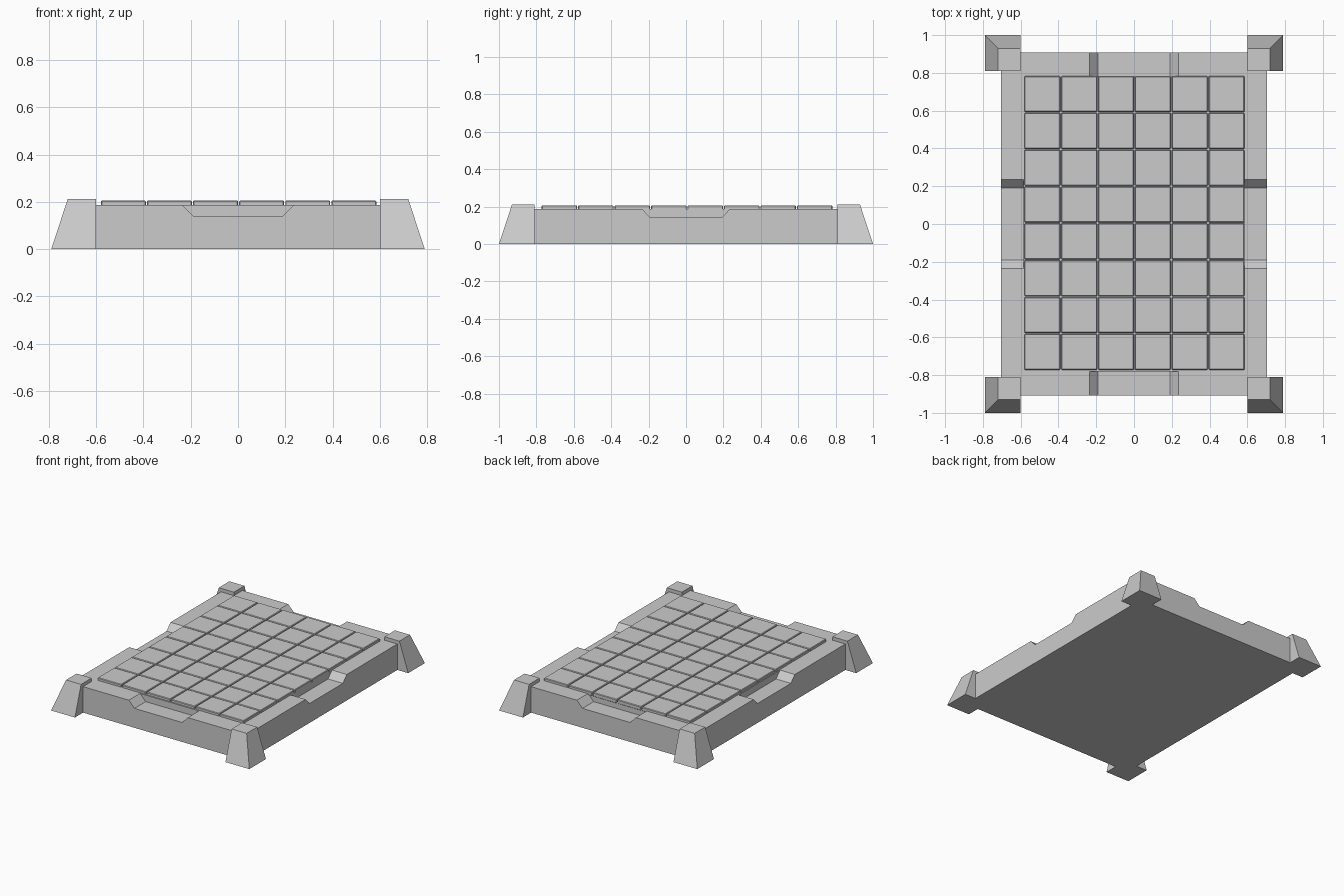
import bpy, bmesh

if "Cube" in bpy.data.objects:
    bpy.data.objects.remove(bpy.data.objects["Cube"])

def make(name, bm):
    bmesh.ops.recalc_face_normals(bm, faces=bm.faces)
    me = bpy.data.meshes.new(name)
    bm.to_mesh(me)
    bm.free()
    ob = bpy.data.objects.new(name, me)
    bpy.context.collection.objects.link(ob)
    return ob

def loft(name, a, b):
    """Solid between two matching loops of points."""
    bm = bmesh.new()
    va = [bm.verts.new(p) for p in a]
    vb = [bm.verts.new(p) for p in b]
    bm.faces.new(va)
    bm.faces.new(vb)
    n = len(va)
    for i in range(n):
        j = (i + 1) % n
        bm.faces.new((va[i], va[j], vb[j], vb[i]))
    return make(name, bm)

def rect(x0, x1, y0, y1, z):
    return [(x0, y0, z), (x1, y0, z), (x1, y1, z), (x0, y1, z)]

def mirror(ob, x, y):
    m = ob.modifiers.new("mirror", 'MIRROR')
    m.use_axis = (x, y, False)
    m.use_mirror_merge = False

WALL, NOTCH, TOP = 0.187, 0.14, 0.212
IN_X, IN_Y, OUT_X, OUT_Y = 0.585, 0.78, 0.703, 0.907

# Walls with a sloped notch in the middle of each side
def wall_profile(half):
    return [(-half, 0), (half, 0), (half, WALL), (0.235, WALL),
            (0.19, NOTCH), (-0.19, NOTCH), (-0.235, WALL), (-half, WALL)]

p = wall_profile(OUT_X)
end_walls = loft("end_walls", [(u, IN_Y, z) for u, z in p],
                 [(u, OUT_Y, z) for u, z in p])
mirror(end_walls, False, True)
p = wall_profile(IN_Y)
side_walls = loft("side_walls", [(IN_X, u, z) for u, z in p],
                  [(OUT_X, u, z) for u, z in p])
mirror(side_walls, True, False)

# Solid core under the tiles
loft("floor_core", rect(-IN_X, IN_X, -IN_Y, IN_Y, 0),
     rect(-IN_X, IN_X, -IN_Y, IN_Y, WALL))

# Corner posts, sloped on the two outer sides
post = loft("corner_posts", rect(0.60, 0.79, 0.81, 1.0, 0),
            rect(0.60, 0.72, 0.81, 0.93, TOP))
mirror(post, True, True)

# 6 x 8 grid of floor tiles with softened edges
PITCH, GAP, TILE_TOP = 0.195, 0.005, 0.206
x0, y0 = -0.58, -0.772
tile = loft("floor_tiles",
            rect(x0, x0 + PITCH - GAP, y0, y0 + PITCH - GAP, WALL - 0.01),
            rect(x0, x0 + PITCH - GAP, y0, y0 + PITCH - GAP, TILE_TOP))
bev = tile.modifiers.new("bevel", 'BEVEL')
bev.width = 0.004
bev.segments = 1
for axis, count in ((0, 6), (1, 8)):
    arr = tile.modifiers.new("array", 'ARRAY')
    arr.count = count
    arr.use_relative_offset = False
    arr.use_constant_offset = True
    off = [0, 0, 0]
    off[axis] = PITCH
    arr.constant_offset_displace = off
